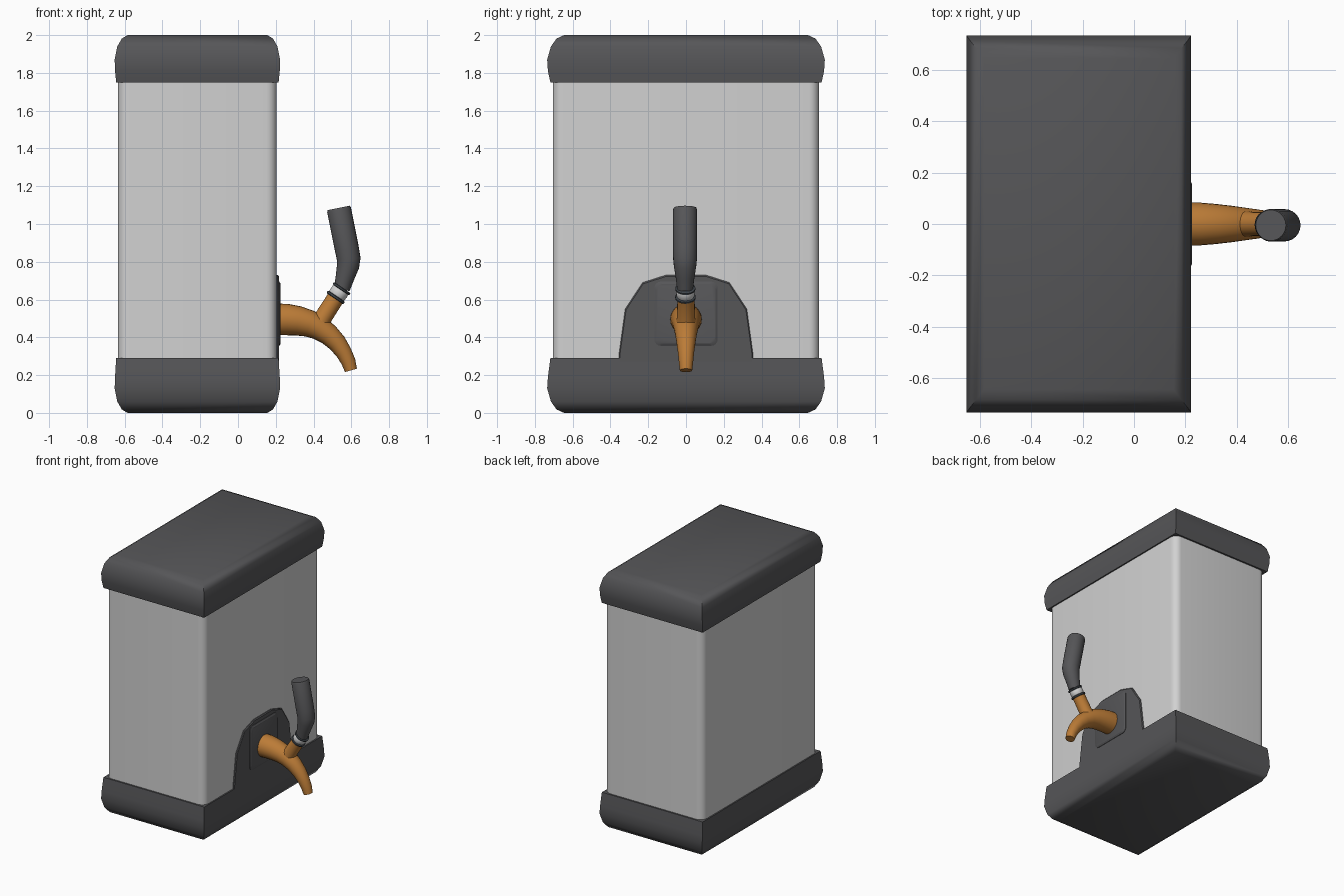
import bpy, bmesh, math
from mathutils import Vector

if "Cube" in bpy.data.objects:
    bpy.data.objects.remove(bpy.data.objects["Cube"])


def material(name, rgb):
    m = bpy.data.materials.new(name)
    m.diffuse_color = (*rgb, 1)
    m.use_nodes = True
    m.node_tree.nodes["Principled BSDF"].inputs["Base Color"].default_value = m.diffuse_color
    return m


DARK = material("dark grey", (0.092, 0.092, 0.097))
LIGHT = material("light grey", (0.64, 0.64, 0.64))
WOOD = material("amber brown", (0.5, 0.2, 0.038))
RING = material("slate", (0.05, 0.06, 0.07))


def finish(name, bm, mat, angle=40):
    bmesh.ops.recalc_face_normals(bm, faces=bm.faces[:])
    me = bpy.data.meshes.new(name)
    bm.to_mesh(me)
    bm.free()
    me.materials.append(mat)
    me.shade_smooth()
    me.set_sharp_from_angle(angle=math.radians(angle))
    ob = bpy.data.objects.new(name, me)
    bpy.context.collection.objects.link(ob)
    return ob


def loft(name, rings, mat, angle=40):
    """Skin a list of equal-length closed rings and cap both ends."""
    bm = bmesh.new()
    vs = [[bm.verts.new(p) for p in ring] for ring in rings]
    n = len(vs[0])
    for a, b in zip(vs, vs[1:]):
        for i in range(n):
            j = (i + 1) % n
            bm.faces.new((a[i], a[j], b[j], b[i]))
    bm.faces.new(vs[0][::-1])
    bm.faces.new(vs[-1])
    return finish(name, bm, mat, angle)


def tube(name, path, mat, y=0.0, sides=24, angle=50):
    """Round tube along (x, z, radius) points in the plane of the tap."""
    rings = []
    for i, (x, z, r) in enumerate(path):
        a, b = path[max(i - 1, 0)], path[min(i + 1, len(path) - 1)]
        t = Vector((b[0] - a[0], 0, b[1] - a[1])).normalized()
        side = Vector((t.z, 0, -t.x))
        c = Vector((x, y, z))
        rings.append([c + r * (math.cos(k) * side + math.sin(k) * Vector((0, 1, 0)))
                      for k in (2 * math.pi * s / sides for s in range(sides))])
    return loft(name, rings, mat, angle)


def rounded(w, h, r, seg):
    """Rounded rectangle outline, half sizes w and h."""
    pts = []
    for q, (sx, sy) in enumerate(((1, 1), (-1, 1), (-1, -1), (1, -1))):
        for s in range(seg + 1):
            a = math.pi / 2 * (q + s / seg)
            pts.append((sx * (w - r) + r * math.cos(a), sy * (h - r) + r * math.sin(a)))
    return pts


CX = -0.215  # centre of the tank in x

# Tank body with rounded upright corners
outline = rounded(0.42, 0.705, 0.055, 6)
loft("tank_body", [[(CX + x, y, z) for x, y in outline] for z in (0.25, 1.79)], LIGHT)

# Lid and base: same bulging rim, mirrored in height
RIM = [(0.0, 0.37, 0.645), (0.018, 0.40, 0.685), (0.06, 0.424, 0.715),
       (0.13, 0.438, 0.735), (0.19, 0.436, 0.731)]


def rim(name, place, height):
    prof = RIM + [(height, 0.43, 0.718)]
    loft(name, [[(CX + sx * w, sy * h, place(d)) for sx, sy in
                 ((1, 1), (-1, 1), (-1, -1), (1, -1))] for d, w, h in prof], DARK)


rim("base", lambda d: d, 0.29)
rim("lid", lambda d: 2 - d, 0.25)

# Arched backing plate above the base
half = [(0.355, 0.27), (0.355, 0.31), (0.322, 0.55), (0.23, 0.69), (0.105, 0.73)]
arch = half + [(-y, z) for y, z in reversed(half)]
loft("arched_plate", [[(x, y * s, 0.27 + (z - 0.27) * s) for y, z in arch]
                      for x, s in ((0.19, 1), (0.21, 1), (0.216, 0.985))], DARK)

# Square tap mount
loft("tap_mount", [[(x, y, 0.525 + z) for y, z in rounded(0.168 - d, 0.17 - d, 0.035, 4)]
                   for x, d in ((0.2, 0), (0.219, 0), (0.226, 0.012))], DARK, 25)

# Curved spout
tube("spout", [(0.2, 0.495, 0.084), (0.26, 0.494, 0.083), (0.32, 0.487, 0.078),
               (0.38, 0.472, 0.071), (0.43, 0.449, 0.064), (0.48, 0.415, 0.057),
               (0.525, 0.37, 0.05), (0.56, 0.32, 0.043), (0.585, 0.27, 0.038),
               (0.598, 0.225, 0.033)], WOOD)

# Lever stem, collar and handle
tube("lever_stem", [(0.425, 0.46, 0.058), (0.452, 0.507, 0.047), (0.518, 0.61, 0.046)], WOOD)


def collar(name, s0, s1, r, mat):
    a, d = Vector((0.513, 0.605)), Vector((0.56, 0.83)).normalized()
    steps = ((s0, r * 0.9), (s0 + 0.2 * (s1 - s0), r), (s1 - 0.2 * (s1 - s0), r), (s1, r * 0.9))
    tube(name, [(*(a + d * s), q) for s, q in steps], mat, -0.003)


collar("lower_ring", 0, 0.016, 0.054, RING)
collar("white_collar", 0.012, 0.06, 0.048, LIGHT)
collar("upper_ring", 0.056, 0.07, 0.053, RING)
tube("handle", [(0.55, 0.655, 0.042), (0.567, 0.72, 0.05), (0.582, 0.775, 0.059),
                (0.586, 0.815, 0.063), (0.576, 0.87, 0.064), (0.535, 1.075, 0.064),
                (0.533, 1.085, 0.06)], DARK, -0.005)
